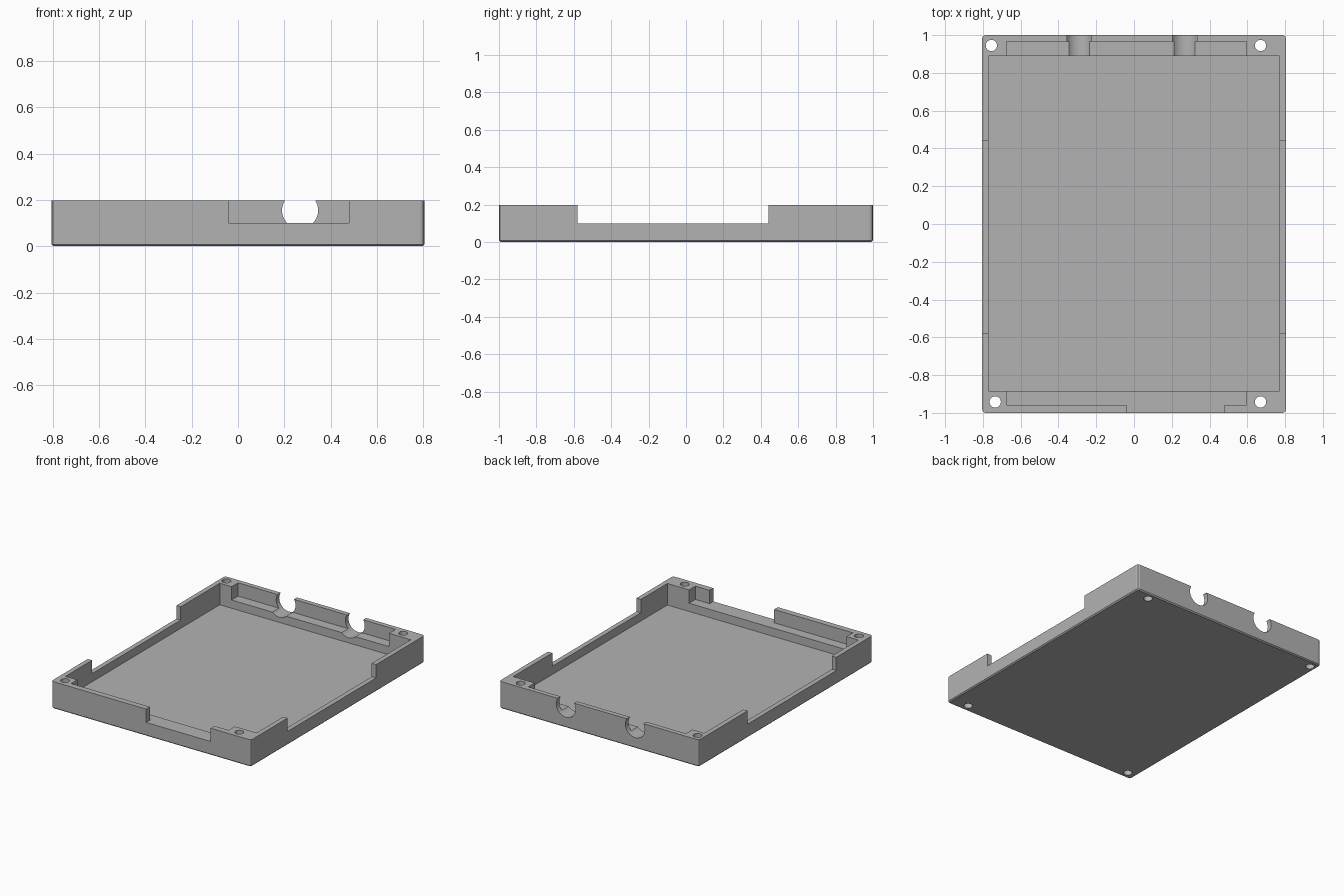
import bpy
import bmesh
from math import radians
from mathutils import Matrix, Vector

if "Cube" in bpy.data.objects:
    bpy.data.objects.remove(bpy.data.objects["Cube"], do_unlink=True)

W, L, H = 0.805, 1.0, 0.197      # half width, half length, height
FLOOR, LEDGE = 0.04, 0.10        # cavity floor and ledge heights
TOP = H + 0.1                    # cutters overshoot the rim

grey = bpy.data.materials.new("grey plastic")
grey.use_nodes = True
colour = (0.45, 0.45, 0.45, 1)
grey.diffuse_color = colour
grey.node_tree.nodes["Principled BSDF"].inputs["Base Color"].default_value = colour


def add_object(name, bm):
    mesh = bpy.data.meshes.new(name)
    bmesh.ops.recalc_face_normals(bm, faces=bm.faces)
    bm.to_mesh(mesh)
    bm.free()
    mesh.materials.append(grey)
    obj = bpy.data.objects.new(name, mesh)
    bpy.context.collection.objects.link(obj)
    return obj


def box_bm(lo, hi):
    bm = bmesh.new()
    lo, hi = Vector(lo), Vector(hi)
    size = Matrix.Diagonal((*(hi - lo), 1))
    bmesh.ops.create_cube(bm, size=1, matrix=Matrix.Translation((lo + hi) / 2) @ size)
    return bm


def cylinder_bm(centre, radius, depth, sides, tilt=0):
    bm = bmesh.new()
    place = Matrix.Translation(centre) @ Matrix.Rotation(radians(tilt), 4, "X")
    bmesh.ops.create_cone(bm, cap_ends=True, segments=sides, radius1=radius,
                          radius2=radius, depth=depth, matrix=place)
    return bm


# Tray block with bevelled corner posts and a fine chamfer under the base
bm = box_bm((-W, -L, 0), (W, L, H))
upright = [e for e in bm.edges if abs(e.verts[0].co.z - e.verts[1].co.z) > 0.1]
bmesh.ops.bevel(bm, geom=upright, offset=0.018, segments=2, profile=0.5, affect="EDGES")
under = [e for e in bm.edges if all(v.co.z < 0.001 for v in e.verts)]
bmesh.ops.bevel(bm, geom=under, offset=0.008, segments=1, affect="EDGES")
tray = add_object("enclosure_tray", bm)

cuts = {
    # Main cavity
    "cavity": box_bm((-0.77, -0.885, FLOOR), (0.77, 0.89, TOP)),
    # Raised ledges between the corner blocks
    "back_ledge": box_bm((-0.675, 0.8, LEDGE), (0.595, 0.965, TOP)),
    "front_ledge": box_bm((-0.675, -0.957, LEDGE), (0.595, -0.8, TOP)),
    # Openings in the front wall and in both side walls
    "front_notch": box_bm((-0.04, -1.1, LEDGE), (0.48, -0.9, TOP)),
    "side_notches": box_bm((-0.9, -0.58, LEDGE), (0.9, 0.44, TOP)),
}
# Round cable openings through the back wall
for i, x in enumerate((-0.29, 0.268)):
    cuts[f"cable_opening_{i}"] = cylinder_bm((x, 0.95, 0.155), 0.078, 0.3, 40, 90)
# Screw holes through the corner blocks
for i, (x, y) in enumerate([(-0.755, 0.945), (0.67, 0.945), (-0.735, -0.942), (0.67, -0.942)]):
    cuts[f"screw_hole_{i}"] = cylinder_bm((x, y, 0.1), 0.03, 0.5, 28)

# Cut every opening, then discard the cutters
bpy.context.view_layer.objects.active = tray
for name, cut_bm in cuts.items():
    cutter = add_object(name + "_cutter", cut_bm)
    cutter.hide_render = True
    mod = tray.modifiers.new(name, "BOOLEAN")
    mod.operation = "DIFFERENCE"
    mod.solver = "EXACT"
    mod.object = cutter
    bpy.ops.object.modifier_apply(modifier=mod.name)
    bpy.data.objects.remove(cutter, do_unlink=True)

# Smooth the round openings, keep the edges sharp
bpy.ops.object.select_all(action="DESELECT")
tray.select_set(True)
bpy.ops.object.shade_smooth_by_angle(angle=radians(20))
